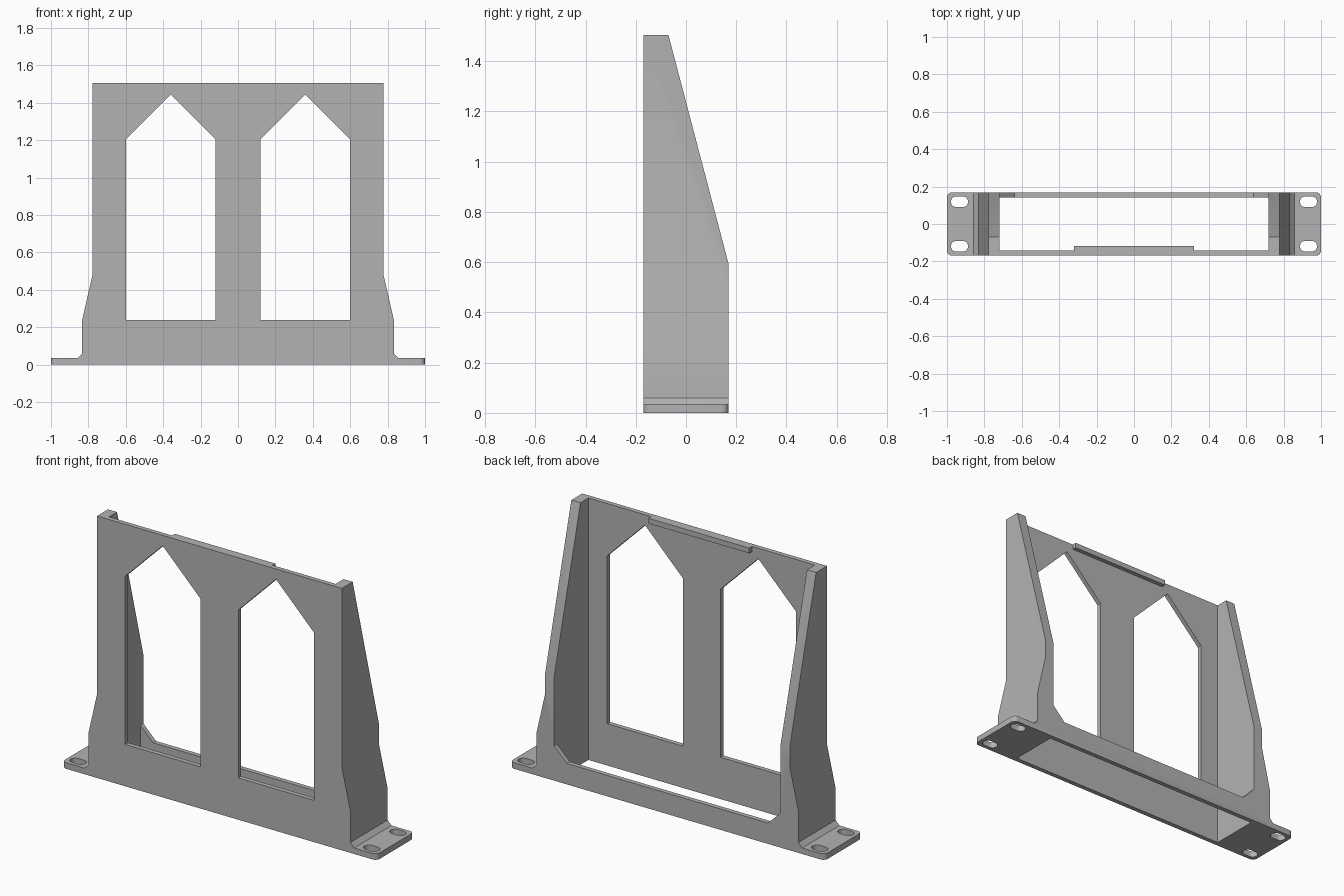
import bpy, bmesh, math

if "Cube" in bpy.data.objects:
    bpy.data.objects.remove(bpy.data.objects["Cube"])

W, D, H = 1.0, 0.169, 1.505      # half width, half depth, height
IN_X, IN_Y = 0.72, 0.142         # inner half width and half depth

grey = bpy.data.materials.new("mid grey")
grey.diffuse_color = (0.45, 0.45, 0.45, 1)
grey.use_nodes = True
grey.node_tree.nodes["Principled BSDF"].inputs["Base Color"].default_value = grey.diffuse_color


def prism(name, pts, axis, lo, hi):
    """Extrude a 2D profile along an axis; pts hold the other two axes in order."""
    def place(p, t):
        v = list(p)
        v.insert("xyz".index(axis), t)
        return v
    bm = bmesh.new()
    a = [bm.verts.new(place(p, lo)) for p in pts]
    b = [bm.verts.new(place(p, hi)) for p in pts]
    bm.faces.new(a)
    bm.faces.new(b[::-1])
    n = len(pts)
    for i in range(n):
        j = (i + 1) % n
        bm.faces.new((a[i], b[i], b[j], a[j]))
    bmesh.ops.recalc_face_normals(bm, faces=bm.faces)
    me = bpy.data.meshes.new(name)
    bm.to_mesh(me)
    bm.free()
    me.materials.append(grey)
    ob = bpy.data.objects.new(name, me)
    bpy.context.collection.objects.link(ob)
    return ob


def rect(x0, x1, y0, y1):
    return [(x0, y0), (x1, y0), (x1, y1), (x0, y1)]


def mirrored(half):
    return half + [(-x, z) for x, z in reversed(half)]


# Solid outline: flange, fillet chamfer, flared foot, upright
body = prism("bracket_body", mirrored([
    (W, 0), (W, 0.035), (0.857, 0.035), (0.833, 0.06),
    (0.833, 0.24), (0.778, 0.48), (0.778, H)]), "y", -D, D)

# Rounded flange corners
bm = bmesh.new()
bm.from_mesh(body.data)
corners = [e for e in bm.edges if all(abs(v.co.x) > 0.99 for v in e.verts)
           and abs(e.verts[0].co.z - e.verts[1].co.z) > 0.01]
bmesh.ops.bevel(bm, geom=corners, offset=0.027, segments=5, affect='EDGES', profile=0.5)
bm.to_mesh(body.data)
bm.free()

cutters = [
    # Open middle
    prism("cavity_cutter", rect(-IN_X, IN_X, -IN_Y, IN_Y), "z", -0.5, 2),
    # Open back above the low rear rail
    prism("back_cutter", mirrored([(0.64, 0.12), (IN_X, 0.2), (IN_X, 2)]), "y", 0, 0.5),
    # Sloped rear edge of the side walls
    prism("slope_cutter", [(-0.07, H), (D, 0.595), (0.5, 0.595), (0.5, 2), (-0.07, 2)],
          "x", -2, 2),
]
for s in (-1, 1):
    # Pointed windows
    cutters.append(prism("window_cutter", [
        (s * 0.12, 0.24), (s * 0.6, 0.24), (s * 0.6, 1.205),
        (s * 0.36, 1.445), (s * 0.12, 1.205)], "y", -0.5, 0))
    # Screw slots
    for t in (-1, 1):
        r, half = 0.029, 0.017
        slot = []
        for k, c in enumerate((half, -half)):
            for i in range(13):
                a = -math.pi / 2 + math.pi * (k + i / 12)
                slot.append((s * 0.933 + c + r * math.cos(a), t * 0.119 + r * math.sin(a)))
        cutters.append(prism("slot_cutter", slot, "z", -0.1, 0.2))

bpy.context.view_layer.objects.active = body
for c in cutters:
    m = body.modifiers.new("cut", 'BOOLEAN')
    m.operation, m.solver, m.object = 'DIFFERENCE', 'EXACT', c
    bpy.ops.object.modifier_apply(modifier=m.name)
    bpy.data.objects.remove(c, do_unlink=True)

# Smooth slot walls and corners, sharp elsewhere
body.select_set(True)
bpy.ops.object.shade_smooth_by_angle(angle=math.radians(25))

# Small retaining lip behind the top edge
prism("top_lip", rect(-0.32, 0.32, -IN_Y, -0.117), "z", H - 0.03, H)
